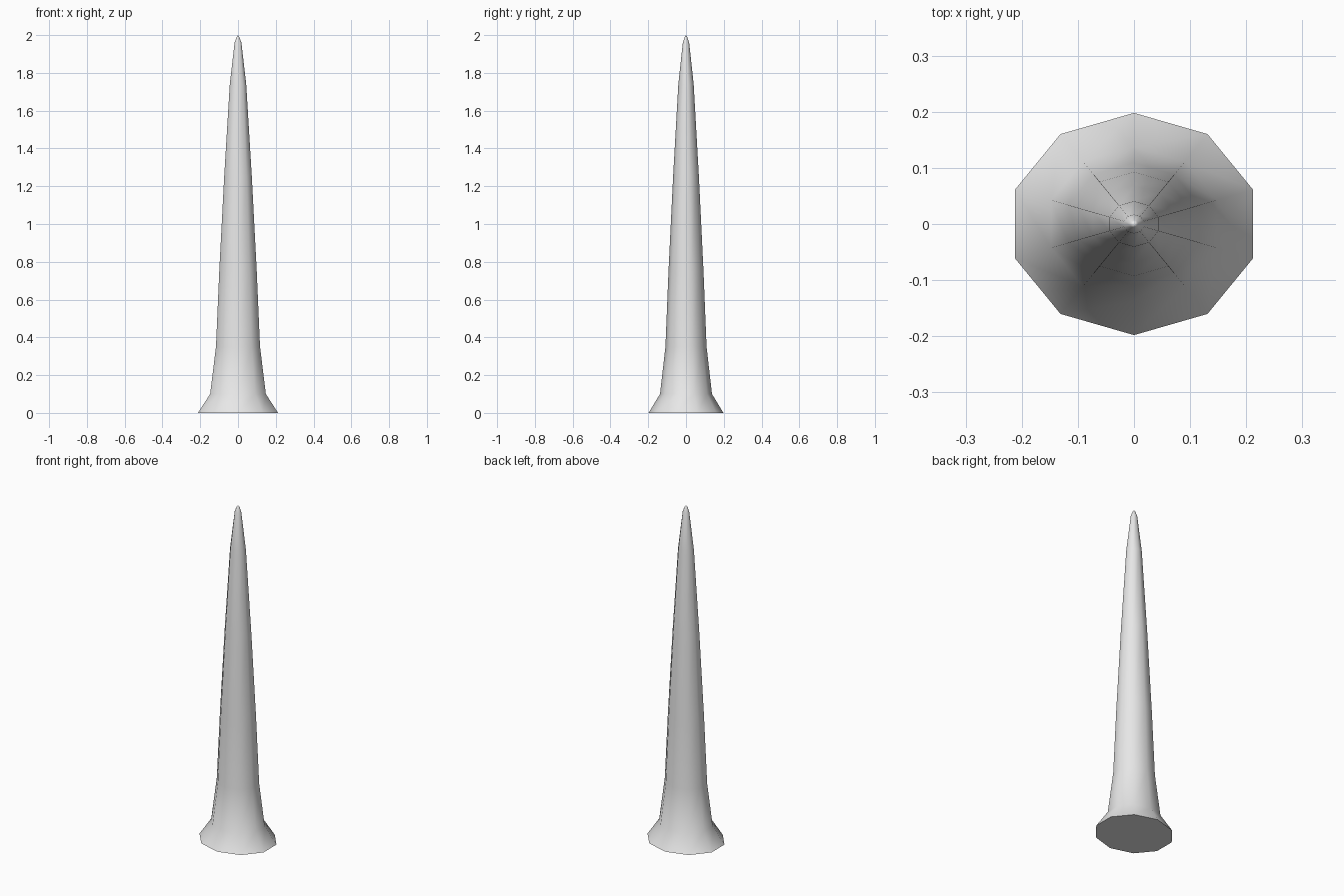
import bpy
import bmesh
from math import cos, sin, radians, pi

cube = bpy.data.objects.get("Cube")
if cube:
    bpy.data.objects.remove(cube, do_unlink=True)

SIDES = 10
WIDTH = 0.223   # corner radius of the base along x
DEPTH = 0.198   # corner radius of the base along y

# Plain grey surface
grey = bpy.data.materials.new("light grey")
grey.use_nodes = True
colour = (0.8, 0.8, 0.8, 1)
grey.diffuse_color = colour
grey.node_tree.nodes["Principled BSDF"].inputs["Base Color"].default_value = colour

# Height and scale of each ring, from flared foot to tip
profile = [(0, 1), (0.1, 0.695), (0.35, 0.55), (0.75, 0.468),
           (1.25, 0.345), (1.74, 0.205), (1.96, 0.085), (1.99, 0.035)]

bm = bmesh.new()
rings = []
for z, scale in profile:
    ring = []
    for i in range(SIDES):
        a = pi / 2 + 2 * pi * i / SIDES
        ring.append(bm.verts.new((WIDTH * scale * cos(a), DEPTH * scale * sin(a), z)))
    rings.append(ring)

# Walls, flat underside and pointed tip
for low, high in zip(rings, rings[1:]):
    for i in range(SIDES):
        j = (i + 1) % SIDES
        bm.faces.new((low[i], low[j], high[j], high[i]))
bm.faces.new(rings[0][::-1])
tip = bm.verts.new((0, 0, 2))
for i in range(SIDES):
    bm.faces.new((rings[-1][i], rings[-1][(i + 1) % SIDES], tip))

mesh = bpy.data.meshes.new("tapered_spike")
bm.to_mesh(mesh)
bm.free()
mesh.materials.append(grey)
spike = bpy.data.objects.new("tapered_spike", mesh)
bpy.context.collection.objects.link(spike)

# Smooth walls with a crisp bottom rim
bpy.ops.object.select_all(action="DESELECT")
spike.select_set(True)
bpy.context.view_layer.objects.active = spike
bpy.ops.object.shade_smooth_by_angle(angle=radians(60))
